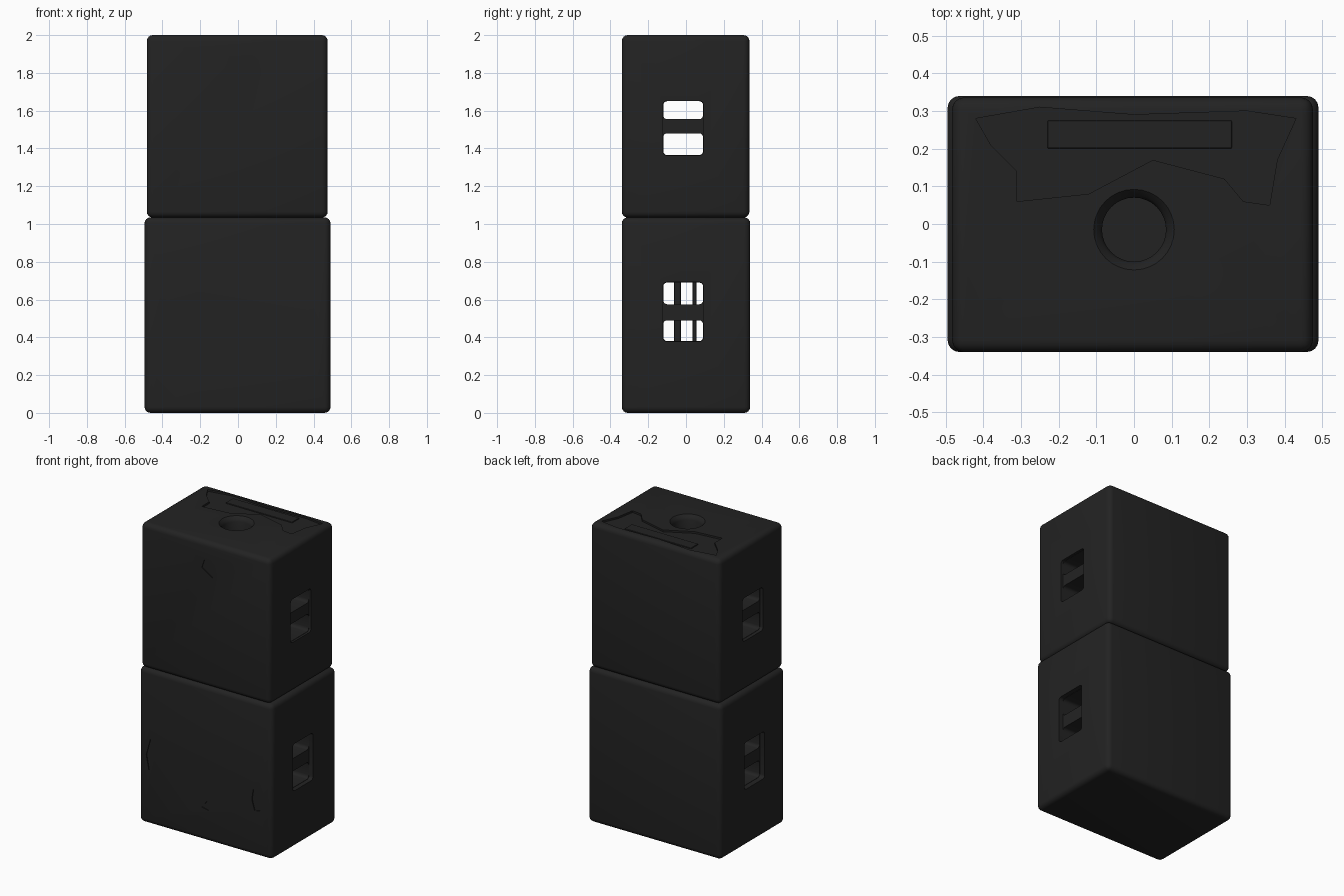
import bpy, bmesh, math
from mathutils import Vector

if "Cube" in bpy.data.objects:
    bpy.data.objects.remove(bpy.data.objects["Cube"])

black = bpy.data.materials.new("matte black")
black.diffuse_color = (0.0165, 0.0165, 0.0165, 1)
black.use_nodes = True
black.node_tree.nodes["Principled BSDF"].inputs["Base Color"].default_value = black.diffuse_color


def finish(name, bm):
    bmesh.ops.recalc_face_normals(bm, faces=bm.faces)
    me = bpy.data.meshes.new(name)
    bm.to_mesh(me)
    bm.free()
    ob = bpy.data.objects.new(name, me)
    bpy.context.collection.objects.link(ob)
    me.materials.append(black)
    return ob


def rounded_box(name, lo, hi, r, segs=4, axis=None):
    """Box from corner to corner; bevels all edges, or only those along one axis."""
    bm = bmesh.new()
    bmesh.ops.create_cube(bm, size=1)
    for v in bm.verts:
        v.co = Vector([lo[i] + (v.co[i] + 0.5) * (hi[i] - lo[i]) for i in range(3)])
    edges = [e for e in bm.edges if axis is None
             or abs((e.verts[0].co - e.verts[1].co)[axis]) > 1e-4]
    bmesh.ops.bevel(bm, geom=edges, offset=r, segments=segs, profile=0.5, affect='EDGES')
    return finish(name, bm)


def prism(name, pts, axis, a, b):
    """Polygon extruded along an axis between a and b."""
    bm = bmesh.new()
    place = (lambda p, t: (p[0], t, p[1])) if axis == 1 else (lambda p, t: (p[0], p[1], t))
    face = bm.faces.new([bm.verts.new(place(p, a)) for p in pts])
    ext = bmesh.ops.extrude_face_region(bm, geom=[face])
    for g in ext['geom']:
        if isinstance(g, bmesh.types.BMVert):
            g.co[axis] = b
    return finish(name, bm)


def lathe(name, profile, cx, cy, n=32):
    """Closed solid from (radius, z) rings."""
    bm = bmesh.new()
    rings = [[bm.verts.new((cx + r * math.cos(2 * math.pi * i / n),
                            cy + r * math.sin(2 * math.pi * i / n), z))
              for i in range(n)] for r, z in profile]
    for a, b in zip(rings, rings[1:]):
        for i in range(n):
            bm.faces.new((a[i], a[(i + 1) % n], b[(i + 1) % n], b[i]))
    bm.faces.new(rings[0])
    bm.faces.new(rings[-1])
    return finish(name, bm)


def cut(body, cutters):
    for c in cutters:
        m = body.modifiers.new("cut", 'BOOLEAN')
        m.operation, m.object, m.solver = 'DIFFERENCE', c, 'EXACT'
    dg = bpy.context.evaluated_depsgraph_get()
    me = bpy.data.meshes.new_from_object(body.evaluated_get(dg))
    body.modifiers.clear()
    body.data = me
    for c in cutters:
        bpy.data.objects.remove(c)
    bpy.ops.object.select_all(action='DESELECT')
    body.select_set(True)
    bpy.context.view_layer.objects.active = body
    bpy.ops.object.shade_smooth_by_angle(angle=math.radians(35))


def handle_cutters(slots):
    """Side grip slots running through, with a shallow pocket on each side."""
    out = [rounded_box("slot_cutter", (-0.7, -0.12, z0), (0.7, 0.09, z1), 0.02, 4, 0)
           for z0, z1 in slots]
    for s in (-1, 1):
        x = sorted((s * 0.46, s * 0.7))
        out.append(rounded_box("pocket_cutter", (x[0], -0.122, slots[0][0] - 0.002),
                               (x[1], 0.092, slots[1][1] + 0.002), 0.02, 4, 0))
    return out


# lower cabinet with worn patches on the front
lower = rounded_box("lower_cabinet", (-0.495, -0.34, 0), (0.49, 0.34, 1.035), 0.032)
lower_slots = ((0.38, 0.49), (0.575, 0.69))
patches = [
    [(0.34, 0.37), (0.36, 0.30), (0.40, 0.31), (0.42, 0.38), (0.39, 0.45), (0.35, 0.44)],
    [(-0.44, 0.46), (-0.42, 0.36), (-0.39, 0.44), (-0.36, 0.56), (-0.41, 0.57)],
    [(-0.03, 0.22), (0.02, 0.21), (0.01, 0.27)],
]
cut(lower, handle_cutters(lower_slots)
    + [prism("patch_cutter", p, 1, -0.5, -0.334) for p in patches])

# upper cabinet with pole socket, worn top panel and front nick
upper = rounded_box("upper_cabinet", (-0.483, -0.34, 1.034), (0.475, 0.336, 2.0), 0.032)
upper_slots = ((1.365, 1.48), (1.555, 1.65))
panel = [(-0.42, 0.28), (-0.38, 0.21), (-0.31, 0.14), (-0.31, 0.06), (-0.12, 0.08),
         (0.05, 0.17), (0.24, 0.12), (0.29, 0.06), (0.36, 0.05), (0.38, 0.17),
         (0.43, 0.28), (0.30, 0.30), (0.0, 0.29), (-0.25, 0.31)]
nick = [(-0.03, 1.82), (0.05, 1.77), (0.03, 1.85), (-0.01, 1.88)]
socket = lathe("socket_cutter", [(0.085, 1.82), (0.085, 1.97), (0.092, 1.985),
                                 (0.108, 2.001), (0.108, 2.1)], 0.0, -0.015)
cut(upper, handle_cutters(upper_slots) + [
    socket,
    prism("panel_cutter", panel, 2, 1.988, 2.1),
    prism("nick_cutter", nick, 1, -0.5, -0.334)])

# raised strip in the top panel
rounded_box("top_panel_strip", (-0.23, 0.20, 1.98), (0.26, 0.275, 1.995), 0.004, 2)

# braces seen inside the lower slots
for i, (y, w) in enumerate(((-0.045, 0.035), (0.045, 0.022))):
    rounded_box(f"inner_brace_{i + 1}", (-0.03, y - w / 2, 0.37), (0.03, y + w / 2, 0.70), 0.006, 2)
